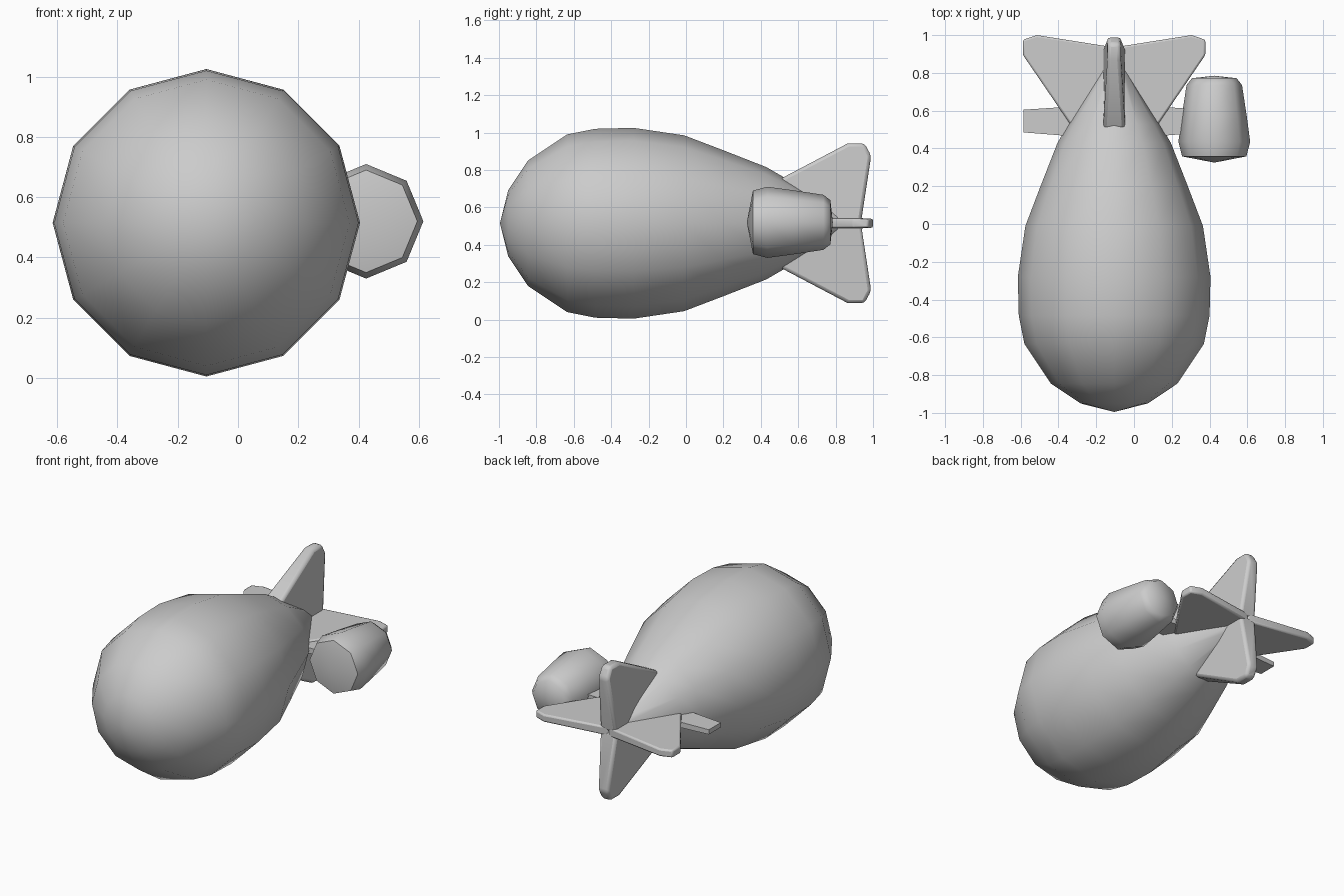
import bpy, bmesh, math
from mathutils import Vector

if "Cube" in bpy.data.objects:
    bpy.data.objects.remove(bpy.data.objects["Cube"])

CX, CZ = -0.105, 0.515   # hull axis


def finish(name, bm, angle=50, bevel=0):
    bmesh.ops.recalc_face_normals(bm, faces=bm.faces[:])
    me = bpy.data.meshes.new(name)
    bm.to_mesh(me)
    bm.free()
    ob = bpy.data.objects.new(name, me)
    bpy.context.collection.objects.link(ob)
    if bevel:
        m = ob.modifiers.new("bevel", 'BEVEL')
        m.width, m.segments, m.limit_method = bevel, 2, 'ANGLE'
    bpy.ops.object.select_all(action='DESELECT')
    ob.select_set(True)
    bpy.context.view_layer.objects.active = ob
    bpy.ops.object.shade_smooth_by_angle(angle=math.radians(angle))
    return ob


def lathe(name, profile, sides, cx, cz):
    """Revolve (y, radius) points about an axis along y."""
    bm = bmesh.new()
    rings = []
    for y, r in profile:
        n = sides if r > 0 else 1
        rings.append([bm.verts.new((cx + r * math.sin(2 * math.pi * i / sides), y,
                                    cz + r * math.cos(2 * math.pi * i / sides))) for i in range(n)])
    for a, b in zip(rings, rings[1:]):
        for i in range(sides):
            j = (i + 1) % sides
            f = [a[i % len(a)], a[j % len(a)], b[j % len(b)], b[i % len(b)]]
            bm.faces.new(list(dict.fromkeys(f)))
    return finish(name, bm)


def fin(name, outline, out, side, bevel):
    """Plate from (distance from axis, y, half thickness) points."""
    bm = bmesh.new()
    out, side = Vector(out), Vector(side)
    base = Vector((CX, 0, CZ))
    a, b = ([bm.verts.new(base + out * d + Vector((0, y, 0)) + side * t * s)
             for d, y, t in outline] for s in (1, -1))
    n = len(outline)
    bm.faces.new(a)
    bm.faces.new(b[::-1])
    for i in range(n):
        bm.faces.new((a[i], b[i], b[(i + 1) % n], a[(i + 1) % n]))
    return finish(name, bm, 50, bevel)


# teardrop hull, 12 sides
lathe("hull", [(-0.995, 0), (-0.95, 0.178), (-0.845, 0.335), (-0.635, 0.475), (-0.485, 0.505),
               (-0.28, 0.51), (-0.01, 0.47), (0.2, 0.39), (0.43, 0.3), (0.53, 0.242),
               (0.82, 0.06), (0.92, 0)], 12, CX, CZ)

# engine pod, 8 sides, on the right only
lathe("engine_pod", [(0.325, 0), (0.358, 0.17), (0.435, 0.19), (0.57, 0.172), (0.735, 0.147),
                     (0.772, 0.118), (0.785, 0)], 8, 0.425, 0.52)

# tail fins
vertical = [(0, 0.56, 0.059), (0.235, 0.5, 0.059), (0.427, 0.865, 0.034), (0.427, 0.955, 0.034),
            (0.36, 0.99, 0.036), (0, 0.935, 0.059)]
horizontal = [(0, 0.56, 0.028), (0.2, 0.48, 0.028), (0.483, 0.895, 0.024), (0.483, 0.975, 0.024),
              (0.41, 1.0, 0.024), (0, 0.935, 0.028)]
for s, v, h in ((1, "upper", "right"), (-1, "lower", "left")):
    fin(v + "_tail_fin", vertical, (0, 0, s), (1, 0, 0), 0.018)
    fin(h + "_tail_fin", horizontal, (s, 0, 0), (0, 0, 1), 0.01)
    # pod struts
    strut = [(0.1, 0.455, 0.02), (0.48, 0.485, 0.015), (0.48, 0.605, 0.015), (0.1, 0.63, 0.02)]
    fin(h + "_strut", strut, (s, 0, 0), (0, 0, 1), 0)
